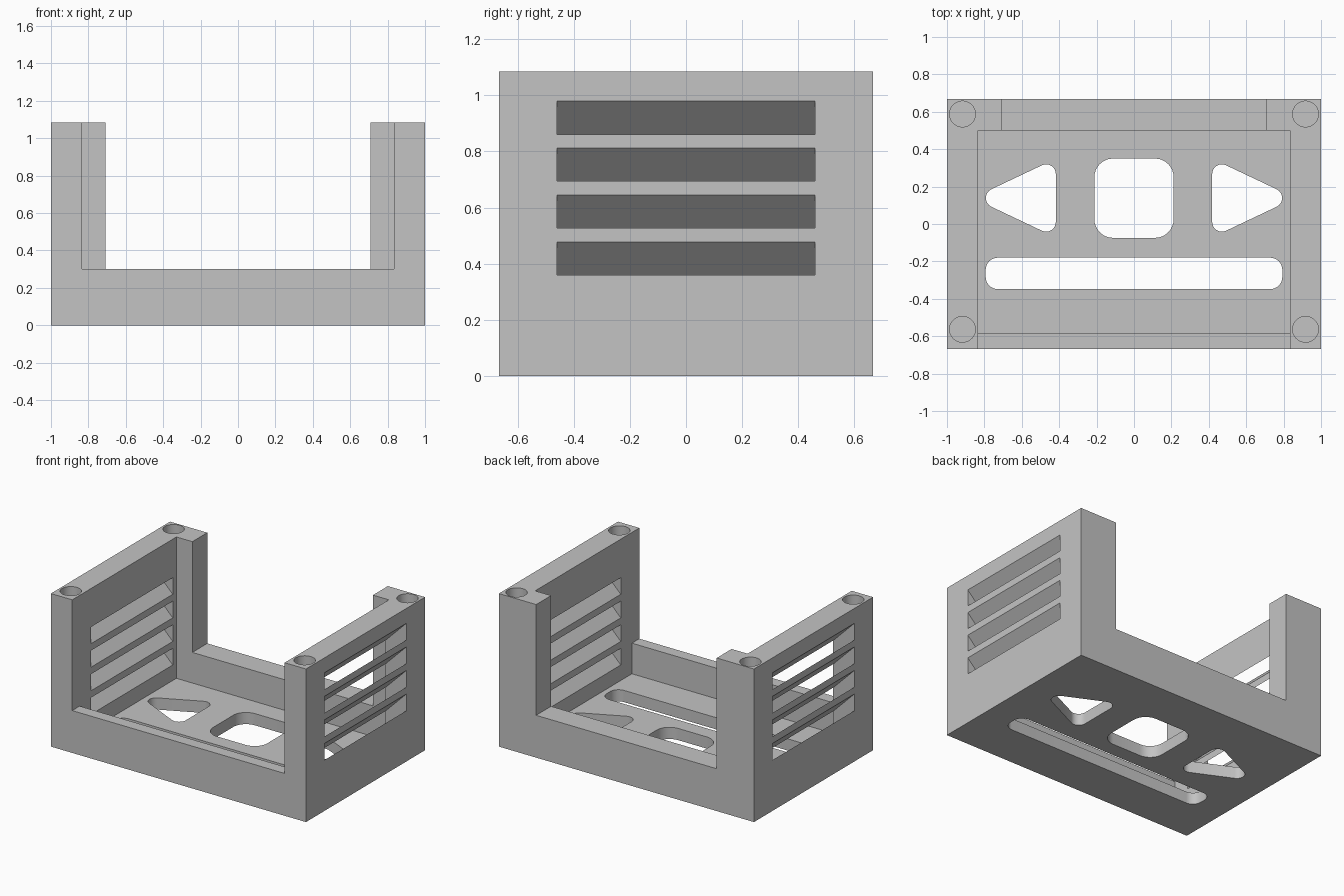
import bpy, bmesh
from math import sin, cos, pi
from mathutils import Vector

if "Cube" in bpy.data.objects:
    bpy.data.objects.remove(bpy.data.objects["Cube"])

# Main dimensions
X, Y, TOP = 1.0, 0.667, 1.085
WALL, FLOOR, RIM = 0.167, 0.083, 0.30
INNER = X - WALL

grey = bpy.data.materials.new("plain grey")
grey.use_nodes = True
grey.diffuse_color = (0.55, 0.55, 0.55, 1)
grey.node_tree.nodes["Principled BSDF"].inputs["Base Color"].default_value = (0.55, 0.55, 0.55, 1)


def prism(name, outline, offset):
    """Extrude a closed 3D outline along an offset."""
    bm = bmesh.new()
    face = bm.faces.new([bm.verts.new(p) for p in outline])
    out = bmesh.ops.extrude_face_region(bm, geom=[face])
    moved = [v for v in out["geom"] if isinstance(v, bmesh.types.BMVert)]
    bmesh.ops.translate(bm, verts=moved, vec=Vector(offset))
    bmesh.ops.recalc_face_normals(bm, faces=bm.faces)
    mesh = bpy.data.meshes.new(name)
    bm.to_mesh(mesh)
    bm.free()
    mesh.materials.append(grey)
    obj = bpy.data.objects.new(name, mesh)
    bpy.context.collection.objects.link(obj)
    return obj


def box(name, x0, x1, y0, y1, z0, z1):
    base = [(x0, y0, z0), (x1, y0, z0), (x1, y1, z0), (x0, y1, z0)]
    return prism(name, base, (0, 0, z1 - z0))


def rounded(centres, r, z, steps=8):
    """Outline of a convex polygon, counter-clockwise, with round corners."""
    pts = []
    n = len(centres)
    for i, c in enumerate(centres):
        c = Vector(c)
        d_in = c - Vector(centres[i - 1])
        d_out = Vector(centres[(i + 1) % n]) - c
        start = Vector((d_in.y, -d_in.x)).normalized()
        turn = -d_in.angle_signed(d_out)
        for k in range(steps + 1):
            a = turn * k / steps
            pts.append((c.x + r * (start.x * cos(a) - start.y * sin(a)),
                        c.y + r * (start.x * sin(a) + start.y * cos(a)), z))
    return pts


def rounded_rect(x, y0, y1, r):
    a, b, c = x - r, y0 + r, y1 - r
    return rounded([(-a, b), (a, b), (a, c), (-a, c)], r, -0.1)


body = box("tray_body", -X, X, -Y, Y, 0, TOP)

# Cavity, wide front opening, narrower back opening
cutters = [
    box("cavity_cutter", -INNER, INNER, -Y + FLOOR, Y - WALL, FLOOR, 2),
    box("front_opening_cutter", -INNER, INNER, -1, 0, RIM, 2),
    box("back_opening_cutter", -0.708, 0.708, 0, 1, RIM, 2),
]

# Floor openings: long slot, rounded square, two triangles
through = (0, 0, 0.4)
cutters.append(prism("slot_cutter", rounded_rect(0.793, -0.348, -0.18, 0.065), through))
cutters.append(prism("square_cutter", rounded_rect(0.212, -0.074, 0.35, 0.1), through))
tri = [(0.47, 0.011), (0.74, 0.139), (0.47, 0.267)]
cutters.append(prism("left_triangle_cutter", rounded(tri, 0.052, -0.1), through))
mirrored = [(-x, y) for x, y in reversed(tri)]
cutters.append(prism("right_triangle_cutter", rounded(mirrored, 0.052, -0.1), through))

for side in (-1, 1):
    # Louvre slots sloping down at 45 degrees towards the inside
    for i in range(4):
        z = 0.36 + i * WALL
        h = 0.118
        e = 0.02
        profile = [(X + e, z + e), (X + e, z + h + e),
                   (INNER - e, z + h - WALL - e), (INNER - e, z - WALL - e)]
        outline = [(side * px, -0.459, pz) for px, pz in profile]
        cutters.append(prism("louvre_cutter", outline, (0, 0.918, 0)))
    # Blind screw holes in the wall tops
    for y in (-0.563, 0.588):
        ring = [(side * 0.917 + 0.069 * cos(2 * pi * k / 40),
                 y + 0.069 * sin(2 * pi * k / 40), TOP - 0.4) for k in range(40)]
        cutters.append(prism("screw_hole_cutter", ring, (0, 0, 0.6)))

for c in cutters:
    c.hide_render = True
    mod = body.modifiers.new(c.name, "BOOLEAN")
    mod.operation = "DIFFERENCE"
    mod.solver = "EXACT"
    mod.object = c

# Bake the cuts, then drop the cutters
bpy.context.view_layer.update()
graph = bpy.context.evaluated_depsgraph_get()
baked = bpy.data.meshes.new_from_object(body.evaluated_get(graph))
body.modifiers.clear()
body.data = baked
baked.materials.clear()
baked.materials.append(grey)
for c in cutters:
    bpy.data.objects.remove(c)

bpy.ops.object.select_all(action="DESELECT")
body.select_set(True)
bpy.context.view_layer.objects.active = body
bpy.ops.object.shade_smooth_by_angle(angle=pi / 6)
